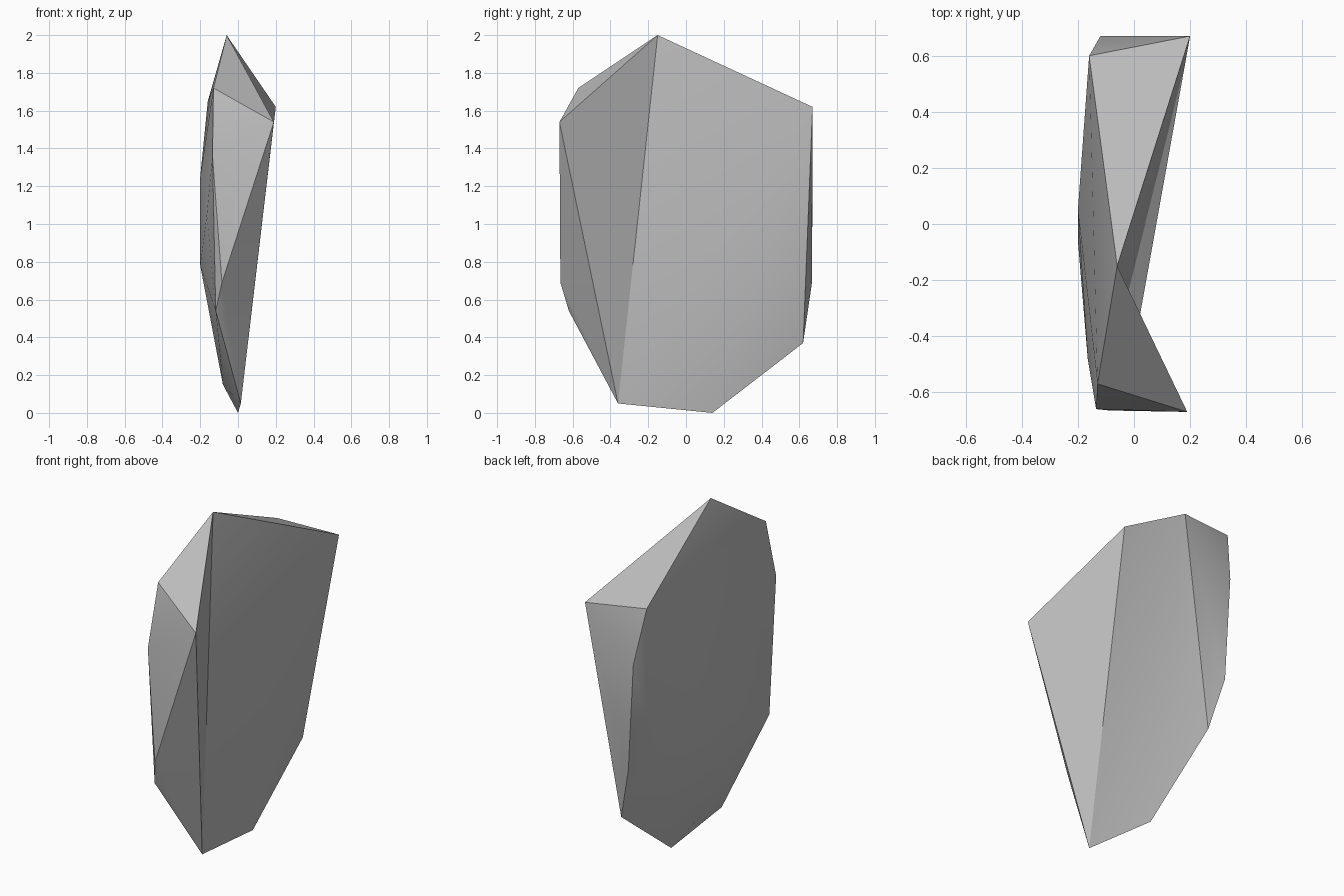
import bpy
import bmesh
import math

cube = bpy.data.objects.get("Cube")
if cube:
    bpy.data.objects.remove(cube, do_unlink=True)

# Single stone colour
stone = bpy.data.materials.new("stone_grey")
stone.use_nodes = True
grey = (0.5, 0.5, 0.5, 1)
stone.diffuse_color = grey
stone.node_tree.nodes["Principled BSDF"].inputs["Base Color"].default_value = grey

# Main corners of the shard
peak = (-0.06, -0.15, 2.0)
toe = (0.015, -0.36, 0.05)
back_horn = (0.2, 0.67, 1.62)
front_horn = (0.19, -0.67, 1.54)

# Chipped rim, then the gently domed rear side
rim = [(-0.13, -0.57, 1.72), (-0.135, -0.66, 1.36), (-0.085, -0.665, 0.69),
       (-0.118, -0.62, 0.54), (0, 0.14, 0), (-0.005, 0.62, 0.37),
       (-0.085, 0.667, 0.69), (-0.12, 0.67, 1.33), (-0.16, 0.6, 1.65)]
dome = [(-0.2, 0.05, 1.25), (-0.2, -0.06, 0.78), (-0.165, -0.48, 1.05),
        (-0.16, 0.55, 0.82), (-0.08, -0.02, 0.15)]

# Wrap the corners in a convex skin
bm = bmesh.new()
peak_v, toe_v, back_v, front_v = [
    bm.verts.new(p) for p in (peak, toe, back_horn, front_horn)]
for p in rim + dome:
    bm.verts.new(p)
bmesh.ops.convex_hull(bm, input=bm.verts[:])
bmesh.ops.triangulate(bm, faces=bm.faces[:])

# Fold the broad side inward into a valley running from peak to toe
ridge = bm.edges.get((back_v, front_v))
if ridge:
    bmesh.ops.delete(bm, geom=[ridge], context='EDGES')
    bm.faces.new((peak_v, toe_v, back_v))
    bm.faces.new((peak_v, front_v, toe_v))
bmesh.ops.recalc_face_normals(bm, faces=bm.faces[:])

mesh = bpy.data.meshes.new("rock_shard")
bm.to_mesh(mesh)
bm.free()
mesh.materials.append(stone)
shard = bpy.data.objects.new("rock_shard", mesh)
bpy.context.collection.objects.link(shard)

# Soft shading across shallow facets, crisp at the breaks
bpy.ops.object.select_all(action='DESELECT')
shard.select_set(True)
bpy.context.view_layer.objects.active = shard
bpy.ops.object.shade_smooth_by_angle(angle=math.radians(30))
